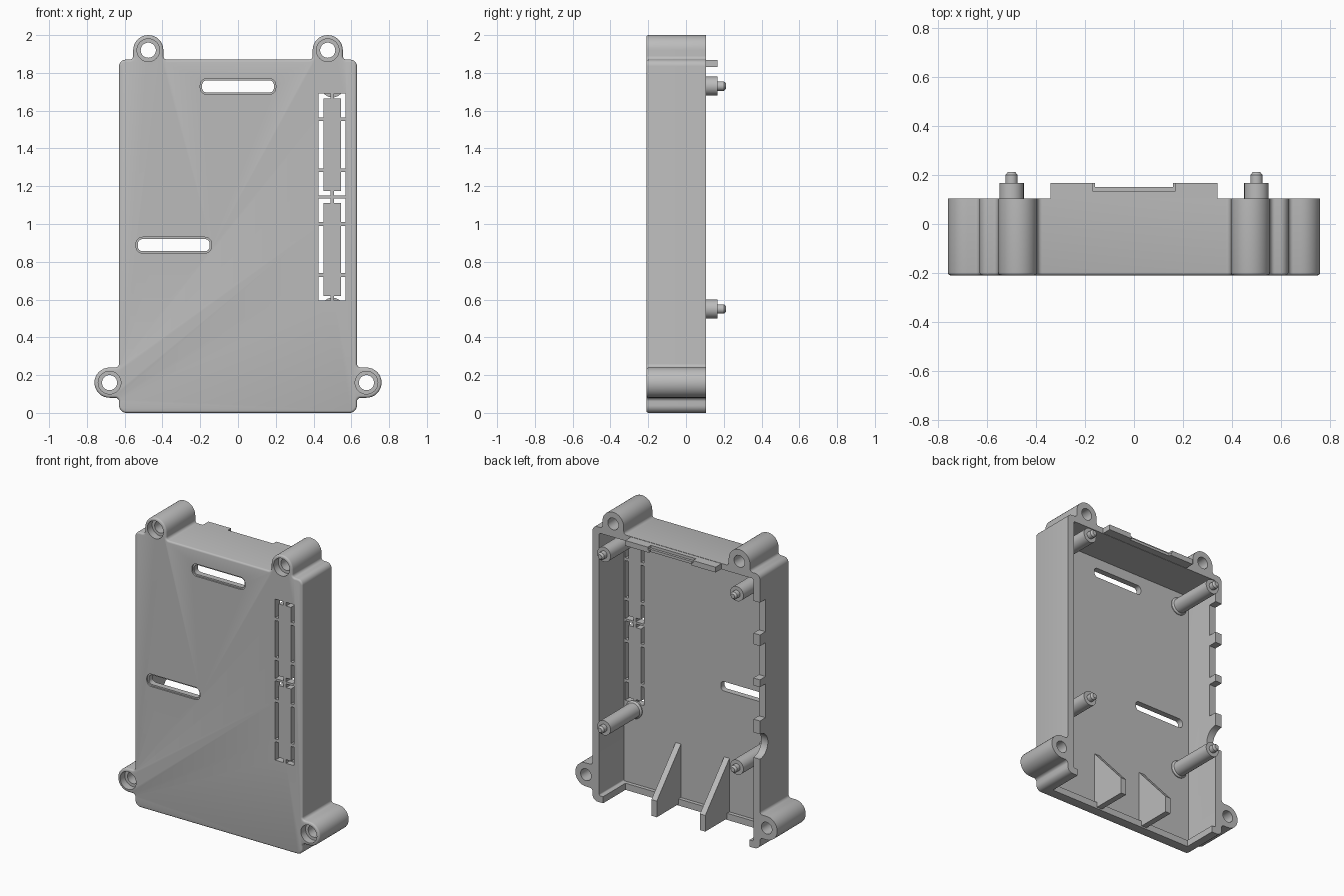
import bpy
import bmesh
from math import pi, cos, sin
from mathutils import Vector

if "Cube" in bpy.data.objects:
    bpy.data.objects.remove(bpy.data.objects["Cube"], do_unlink=True)

grey = bpy.data.materials.new("plastic grey")
grey.use_nodes = True
grey.diffuse_color = (0.5, 0.5, 0.5, 1)
grey.node_tree.nodes["Principled BSDF"].inputs["Base Color"].default_value = (0.5, 0.5, 0.5, 1)

FRONT, FLOOR, RIM = -0.21, -0.16, 0.105
cutters = []


def make_object(name, bm):
    bmesh.ops.recalc_face_normals(bm, faces=bm.faces)
    mesh = bpy.data.meshes.new(name)
    bm.to_mesh(mesh)
    bm.free()
    mesh.materials.append(grey)
    ob = bpy.data.objects.new(name, mesh)
    bpy.context.collection.objects.link(ob)
    return ob


def rounded(corners, steps=8):
    """Round each (a, b, radius) corner of a polygon."""
    out = []
    for i, (a, b, r) in enumerate(corners):
        p = Vector((a, b))
        u = (Vector(corners[i - 1][:2]) - p).normalized()
        v = (Vector(corners[(i + 1) % len(corners)][:2]) - p).normalized()
        if r == 0:
            out.append(p)
            continue
        centre = p + (u + v) * r
        for k in range(steps + 1):
            t = k / steps * pi / 2
            out.append(centre - v * r * cos(t) - u * r * sin(t))
    # drop doubled points where two arcs meet
    return [p for i, p in enumerate(out) if (p - out[i - 1]).length > 1e-5]


def rect(a0, a1, b0, b1, r=0.0):
    return rounded([(a0, b0, r), (a1, b0, r), (a1, b1, r), (a0, b1, r)])


def circle(a, b, r, n=40):
    return [(a + r * cos(2 * pi * i / n), b + r * sin(2 * pi * i / n)) for i in range(n)]


def prism(name, pts, lo, hi, axis="y", bevel=0.0):
    """Extrude an outline: (x, z) along y, or (y, z) along x."""
    place = (lambda a, b, d: (a, d, b)) if axis == "y" else (lambda a, b, d: (d, a, b))
    bm = bmesh.new()
    rings = [[bm.verts.new(place(p[0], p[1], d)) for p in pts] for d in (lo, hi)]
    first = bm.faces.new(rings[0])
    bm.faces.new(rings[1][::-1])
    for i in range(len(pts)):
        bm.faces.new((rings[0][i - 1], rings[0][i], rings[1][i], rings[1][i - 1]))
    bmesh.ops.recalc_face_normals(bm, faces=bm.faces)
    if bevel:
        bmesh.ops.bevel(bm, geom=list(first.edges), offset=bevel, segments=3,
                        profile=0.5, affect="EDGES")
    return make_object(name, bm)


def cut(pts, lo, hi, axis="y"):
    cutters.append(prism("cutter", pts, lo, hi, axis))


def carve(ob):
    """Subtract every waiting cutter from the object."""
    bpy.context.view_layer.objects.active = ob
    for c in cutters:
        mod = ob.modifiers.new("cut", "BOOLEAN")
        mod.operation, mod.solver, mod.object = "DIFFERENCE", "EXACT", c
        bpy.ops.object.modifier_apply(modifier=mod.name)
        bpy.data.objects.remove(c, do_unlink=True)
    cutters.clear()


def smooth(ob):
    bpy.ops.object.select_all(action="DESELECT")
    ob.select_set(True)
    bpy.context.view_layer.objects.active = ob
    bpy.ops.object.shade_smooth_by_angle(angle=0.6)


# Tray: one outline with four screw ears, hollowed from the back
half = [(0.63, 0, 0.04), (0.63, 0.08, 0.02), (0.76, 0.08, 0.08), (0.76, 0.24, 0.08),
        (0.63, 0.24, 0.02), (0.63, 1.87, 0.035), (0.555, 1.87, 0.02),
        (0.555, 2, 0.08), (0.395, 2, 0.08), (0.395, 1.87, 0.02)]
outline = rounded(half + [(-x, z, r) for x, z, r in reversed(half)])
tray = prism("tray", outline, FRONT, RIM, bevel=0.012)
cut(rect(-0.58, 0.58, 0.045, 1.83, 0.01), FLOOR, 1)

# Open bottom edge with a low lip
cut(rect(-0.55, 0.55, -0.1, 0.1), -0.135, 1)

# Screw holes with counterbores
for s in (1, -1):
    for x, z in ((0.475, 1.92), (0.68, 0.16)):
        cut(circle(s * x, z, 0.04), -1, 1)
        cut(circle(s * x, z, 0.06), -1, FRONT + 0.05)

# Strap slots with a stepped edge
for x, z in ((0, 1.728), (-0.34, 0.888)):
    for grow, depth in ((0, 0), (0.01, FRONT + 0.01)):
        cut(rect(x - 0.19 - grow, x + 0.19 + grow, z - 0.032 - grow, z + 0.032 + grow,
                 0.025 + grow), -1, depth)

# Knock-out panels: broken slots around two strips
for z0, z1 in ((1.15, 1.69), (0.595, 1.135)):
    w, x0, x1, mid = 0.025, 0.427, 0.57, 0.4985
    bridges = (z0 + 0.135, z1 - 0.135)
    for side in (1, -1):
        outer = x1 if side > 0 else x0
        inner, stop = outer - side * w, mid + side * 0.01
        xs, xc = sorted((outer, inner)), sorted((outer, stop))
        cut(rect(*xs, bridges[0] + 0.01, bridges[1] - 0.01), -1, 0)
        # corner pieces shaped like an L
        for end, near, d in ((z0, bridges[0], 1), (z1, bridges[1], -1)):
            leg = near - d * 0.01
            cut([(outer, end), (stop, end), (stop, end + d * w), (inner, end + d * w),
                 (inner, leg), (outer, leg)], -1, 0)

# Port notches in the right wall rim
for z, h in ((1.57, 0.11), (1.27, 0.115), (0.99, 0.115)):
    cut(rect(0.045, 1, z - h, z + h), -1, -0.5, "x")
cut(circle(0.105, 0.70, 0.085), -1, -0.5, "x")
carve(tray)
smooth(tray)

# Card tab on the top wall
tab = prism("card_tab", rect(-0.34, 0.34, 1.832, 1.868), RIM - 0.02, 0.168)
cut(rect(-0.17, 0.17, 1.85, 2), 0.135, 1)
cut(rect(-0.16, 0.16, 1.7, 2), 0.152, 1)
carve(tab)

# Board posts: stepped lathe with a chamfered pin
profile = [(0, FLOOR - 0.01), (0.06, FLOOR - 0.01), (0.06, FLOOR + 0.005), (0.05, FLOOR + 0.015),
           (0.05, 0.168), (0.025, 0.168), (0.025, 0.2), (0.015, 0.212), (0, 0.212)]
for side, x in (("left", 0.5), ("right", -0.5)):
    for level, z in (("lower", 0.55), ("upper", 1.73)):
        bm = bmesh.new()
        vs = [bm.verts.new((x + r, y, z)) for r, y in profile]
        es = [bm.edges.new(pair) for pair in zip(vs, vs[1:])]
        bmesh.ops.spin(bm, geom=vs + es, cent=(x, 0, z), axis=(0, 1, 0),
                       angle=2 * pi, steps=32)
        bmesh.ops.remove_doubles(bm, verts=bm.verts, dist=1e-5)
        smooth(make_object(f"{side}_{level}_post", bm))

# Divider fins at the open edge
fin = [(FLOOR - 0.01, 0.01), (0.1, 0.01), (0.1, 0.12), (FLOOR - 0.01, 0.42)]
for name, x in (("left_fin", 0.17), ("right_fin", -0.195)):
    prism(name, fin, x - 0.02, x + 0.02, "x")
